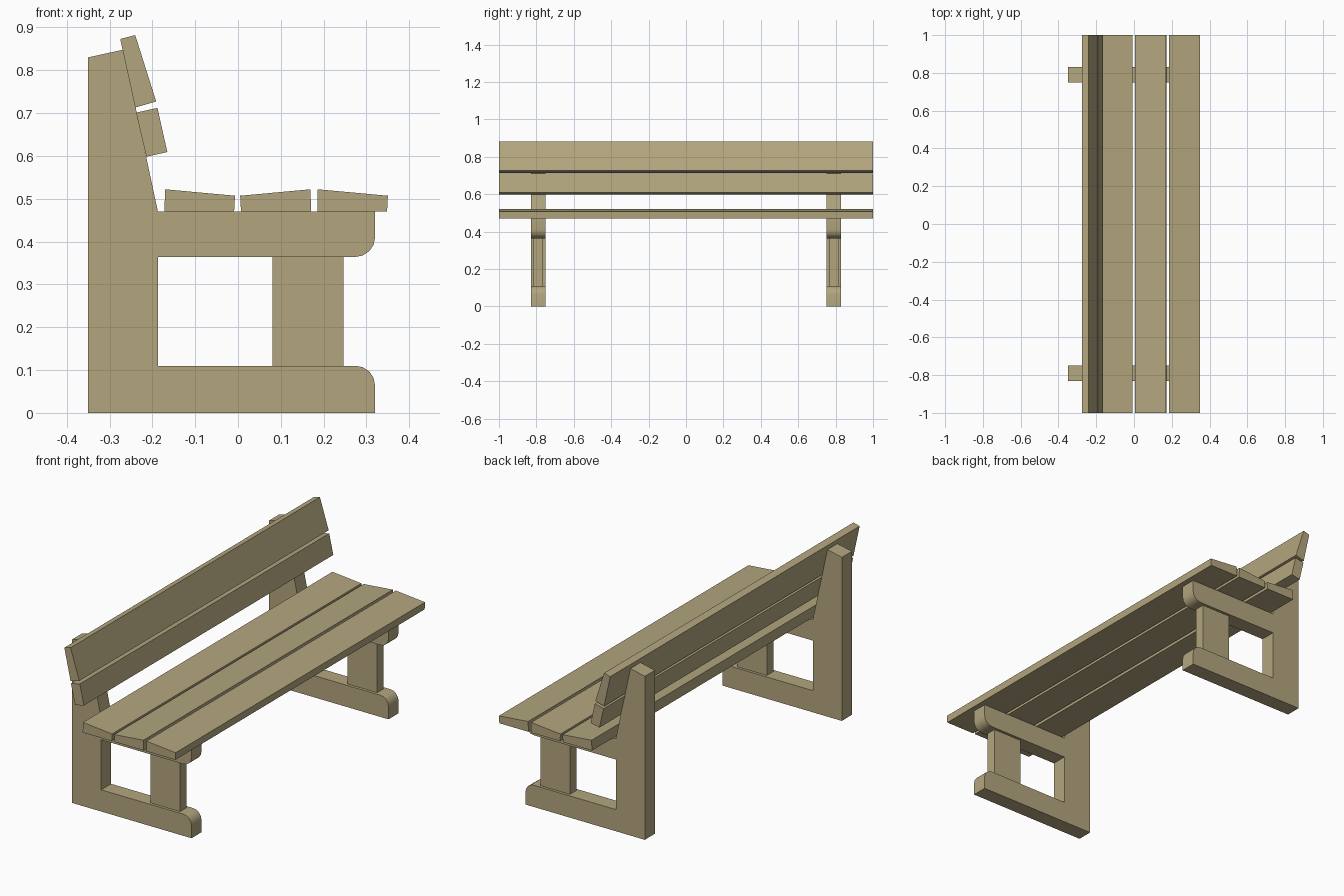
import bpy, bmesh
from math import sin, cos, pi, radians

cube = bpy.data.objects.get("Cube")
if cube:
    bpy.data.objects.remove(cube, do_unlink=True)

# Single wood colour
WOOD = (0.45, 0.38, 0.21, 1.0)
wood = bpy.data.materials.new("tan wood")
wood.use_nodes = True
wood.diffuse_color = WOOD
bsdf = next(n for n in wood.node_tree.nodes if n.type == 'BSDF_PRINCIPLED')
bsdf.inputs["Base Color"].default_value = WOOD
bsdf.inputs["Roughness"].default_value = 0.8


def extrude_profile(name, profile, y_mid, width):
    """Extrude an (x, z) side profile along y."""
    bm = bmesh.new()
    verts = [bm.verts.new((x, y_mid - width / 2, z)) for x, z in profile]
    face = bm.faces.new(verts)
    new = bmesh.ops.extrude_face_region(bm, geom=[face])["geom"]
    moved = [v for v in new if isinstance(v, bmesh.types.BMVert)]
    bmesh.ops.translate(bm, verts=moved, vec=(0, width, 0))
    bmesh.ops.recalc_face_normals(bm, faces=bm.faces[:])
    mesh = bpy.data.meshes.new(name)
    bm.to_mesh(mesh)
    bm.free()
    mesh.materials.append(wood)
    obj = bpy.data.objects.new(name, mesh)
    bpy.context.collection.objects.link(obj)
    bpy.ops.object.select_all(action='DESELECT')
    obj.select_set(True)
    bpy.context.view_layer.objects.active = obj
    bpy.ops.object.shade_smooth_by_angle(angle=radians(35))
    return obj


def rounded_corner(cx, cz, radius, start, end, steps=4):
    """Points on an arc, for the rounded rail ends."""
    angles = [start + (end - start) * i / steps for i in range(steps + 1)]
    return [(cx + radius * cos(a), cz + radius * sin(a)) for a in angles]


# End frame: post, foot rail and seat rail cut as one outline
R = 0.046
frame = [(-0.35, 0), (0.32, 0)]
frame += rounded_corner(0.32 - R, 0.11 - R, R, 0, pi / 2)
frame += [(-0.187, 0.11), (-0.187, 0.364)]
frame += rounded_corner(0.32 - R, 0.364 + R, R, -pi / 2, 0)
frame += [(0.32, 0.47), (-0.187, 0.47), (-0.268, 0.848), (-0.35, 0.83)]

# Front upright between the two rails
upright = [(0.081, 0.11), (0.246, 0.11), (0.246, 0.364), (0.081, 0.364)]

for side, y in (("right", -0.79), ("left", 0.79)):
    extrude_profile(f"{side}_end_frame", frame, y, 0.08)
    extrude_profile(f"{side}_front_upright", upright, y, 0.052)

# Seat and backrest boards run the whole length
boards = {
    "seat_board_rear": [(-0.172, 0.47), (-0.009, 0.47), (-0.007, 0.507), (-0.17, 0.522)],
    "seat_board_middle": [(0.007, 0.47), (0.171, 0.47), (0.169, 0.522), (0.005, 0.507)],
    "seat_board_front": [(0.185, 0.47), (0.348, 0.47), (0.35, 0.507), (0.186, 0.522)],
    "back_board_lower": [(-0.214, 0.598), (-0.165, 0.609), (-0.188, 0.712), (-0.238, 0.701)],
    "back_board_upper": [(-0.24, 0.713), (-0.191, 0.727), (-0.24, 0.882), (-0.275, 0.873)],
}
for name, profile in boards.items():
    extrude_profile(name, profile, 0, 2.0)
